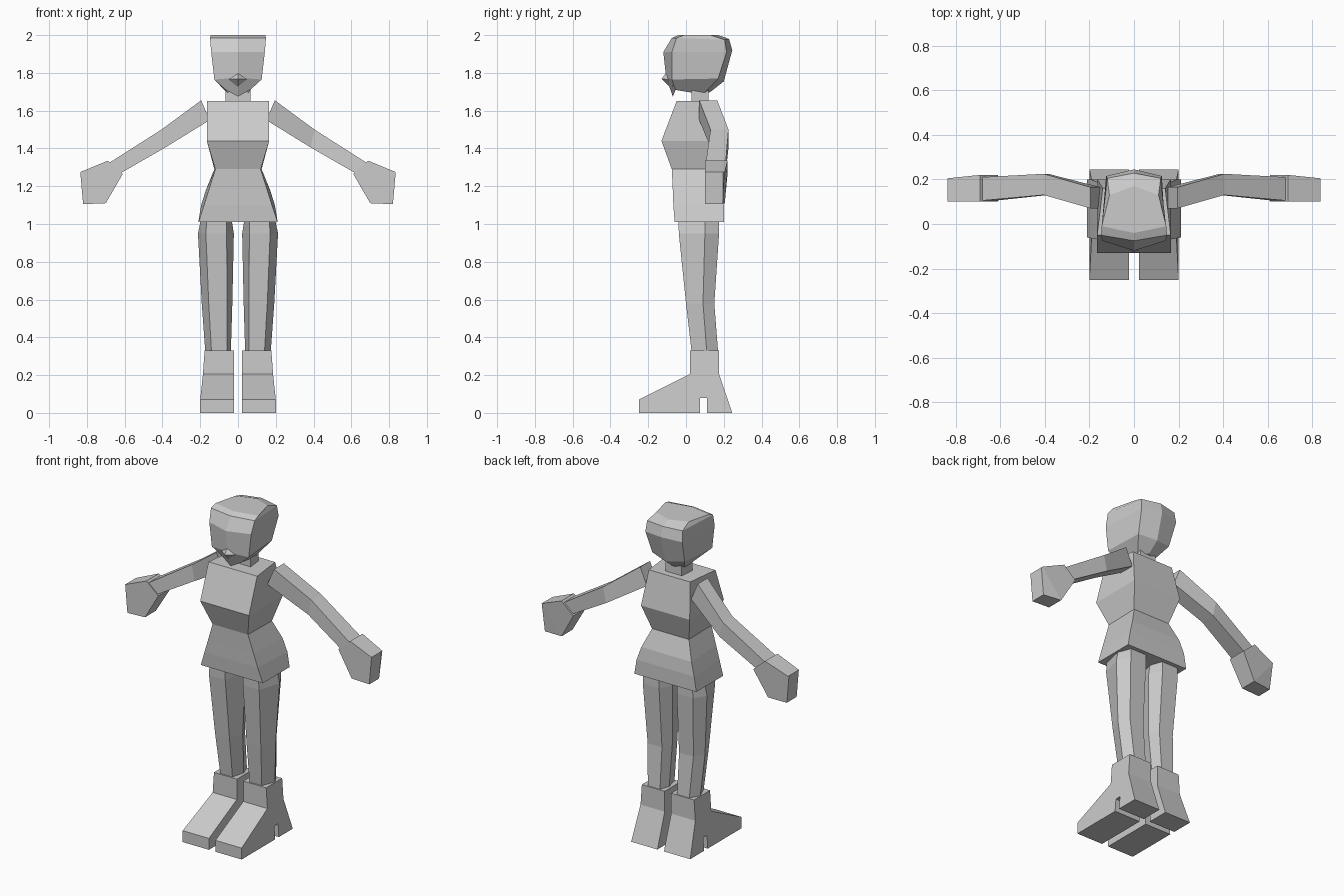
import bpy, bmesh

if "Cube" in bpy.data.objects:
    bpy.data.objects.remove(bpy.data.objects["Cube"])

# One flat grey for the whole figure
grey = bpy.data.materials.new("plain grey")
grey.diffuse_color = (0.6, 0.6, 0.6, 1)
grey.use_nodes = True
grey.node_tree.nodes["Principled BSDF"].inputs["Base Color"].default_value = grey.diffuse_color


def finish(name, bm, mirrored=False):
    bmesh.ops.recalc_face_normals(bm, faces=bm.faces)
    mesh = bpy.data.meshes.new(name)
    bm.to_mesh(mesh)
    bm.free()
    mesh.materials.append(grey)
    ob = bpy.data.objects.new(name, mesh)
    bpy.context.collection.objects.link(ob)
    if mirrored:
        mod = ob.modifiers.new("mirror", 'MIRROR')
        mod.use_mirror_merge = False
    return ob


def loft(name, rings, mirrored=False):
    """Skin a stack of equal-sized rings and cap both ends."""
    bm = bmesh.new()
    loops = [[bm.verts.new(p) for p in ring] for ring in rings]
    n = len(loops[0])
    for a, b in zip(loops, loops[1:]):
        for i in range(n):
            j = (i + 1) % n
            bm.faces.new((a[i], a[j], b[j], b[i]))
    bm.faces.new(loops[0])
    bm.faces.new(loops[-1])
    return finish(name, bm, mirrored)


# Torso and skirt: z, half width front, half width back, front y, back y
torso = [(1.01, .21, .21, -.06, .20), (1.10, .18, .195, -.067, .20),
         (1.18, .155, .17, -.07, .19), (1.29, .12, .125, -.075, .15),
         (1.44, .165, .165, -.13, .20), (1.65, .165, .14, -.05, .16)]
loft("torso", [[(-f, y0, z), (f, y0, z), (b, y1, z), (-b, y1, z)]
               for z, f, b, y0, y1 in torso])

# Neck
loft("neck", [[(-.065, .03, z), (.065, .03, z), (.055, .12, z), (-.055, .12, z)]
              for z in (1.62, 1.76)])


# Head: each ring is given by front middle, front side, back side, back middle
def head_ring(fm, fs, bs, bmid):
    flip = lambda p: (-p[0], p[1], p[2])
    return [fm, fs, bs, bmid, flip(bs), flip(fs)]


loft("head", [
    head_ring((0, -.07, 1.675), (.065, -.055, 1.71), (.05, .09, 1.685), (0, .13, 1.70)),
    head_ring((0, -.105, 1.775), (.125, -.075, 1.765), (.11, .17, 1.77), (0, .20, 1.755)),
    head_ring((0, -.12, 1.91), (.142, -.075, 1.91), (.125, .215, 1.91), (0, .245, 1.92)),
    head_ring((0, -.075, 1.985), (.148, -.05, 1.985), (.12, .205, 1.975), (0, .228, 1.98)),
    head_ring((0, -.04, 2.0), (.145, -.01, 2.0), (.11, .13, 2.0), (0, .17, 2.0))])

# Nose: small pyramid on the face
bm = bmesh.new()
base = [bm.verts.new(p) for p in [(0, -.105, 1.80), (.05, -.09, 1.765),
                                  (0, -.085, 1.725), (-.05, -.09, 1.765)]]
tip = bm.verts.new((0, -.13, 1.768))
for i in range(4):
    bm.faces.new((base[i], base[(i + 1) % 4], tip))
bm.faces.new(base)
finish("nose", bm)

# Arms: top x, top z, bottom x, bottom z, front y, back y
arm = [(.195, 1.655, .15, 1.55, .07, .165), (.405, 1.50, .385, 1.405, .13, .225),
       (.68, 1.325, .62, 1.27, .105, .21)]
hand = [(.69, 1.335, .61, 1.265, .10, .22), (.835, 1.275, .70, 1.11, .10, .205),
        (.835, 1.274, .82, 1.105, .10, .195)]


def limb(rows):
    return [[(xt, y0, zt), (xt, y1, zt), (xb, y1, zb), (xb, y0, zb)]
            for xt, zt, xb, zb, y0, y1 in rows]


loft("arm", limb(arm), True)
loft("hand", limb(hand), True)

# Legs: z, front x pair, widest x pair, front y, widest y, back y
legs = [(1.03, .06, .165, .035, .195, -.04, .10, .175),
        (.95, .06, .17, .022, .212, -.038, .10, .175),
        (.58, .058, .155, .03, .192, .0, .09, .15),
        (.32, .058, .14, .038, .173, .03, .11, .17)]
loft("leg", [[(f0, yf, z), (f1, yf, z), (w1, ym, z), (f1, yb, z), (f0, yb, z), (w0, ym, z)]
             for z, f0, f1, w0, w1, yf, ym, yb in legs], True)

# Boots: side profile with a notch in the sole, flaring outward to the ground
profile = [(-.25, 0), (-.25, .07), (.02, .205), (.02, .33), (.175, .33), (.175, .205),
           (.245, 0), (.11, 0), (.11, .08), (.075, .08), (.075, 0)]
outer = lambda y, z: .2 if y < -.2 else .2 - .07 * z
loft("boot", [[(.022, y, z) for y, z in profile],
              [(outer(y, z), y, z) for y, z in profile]], True)
